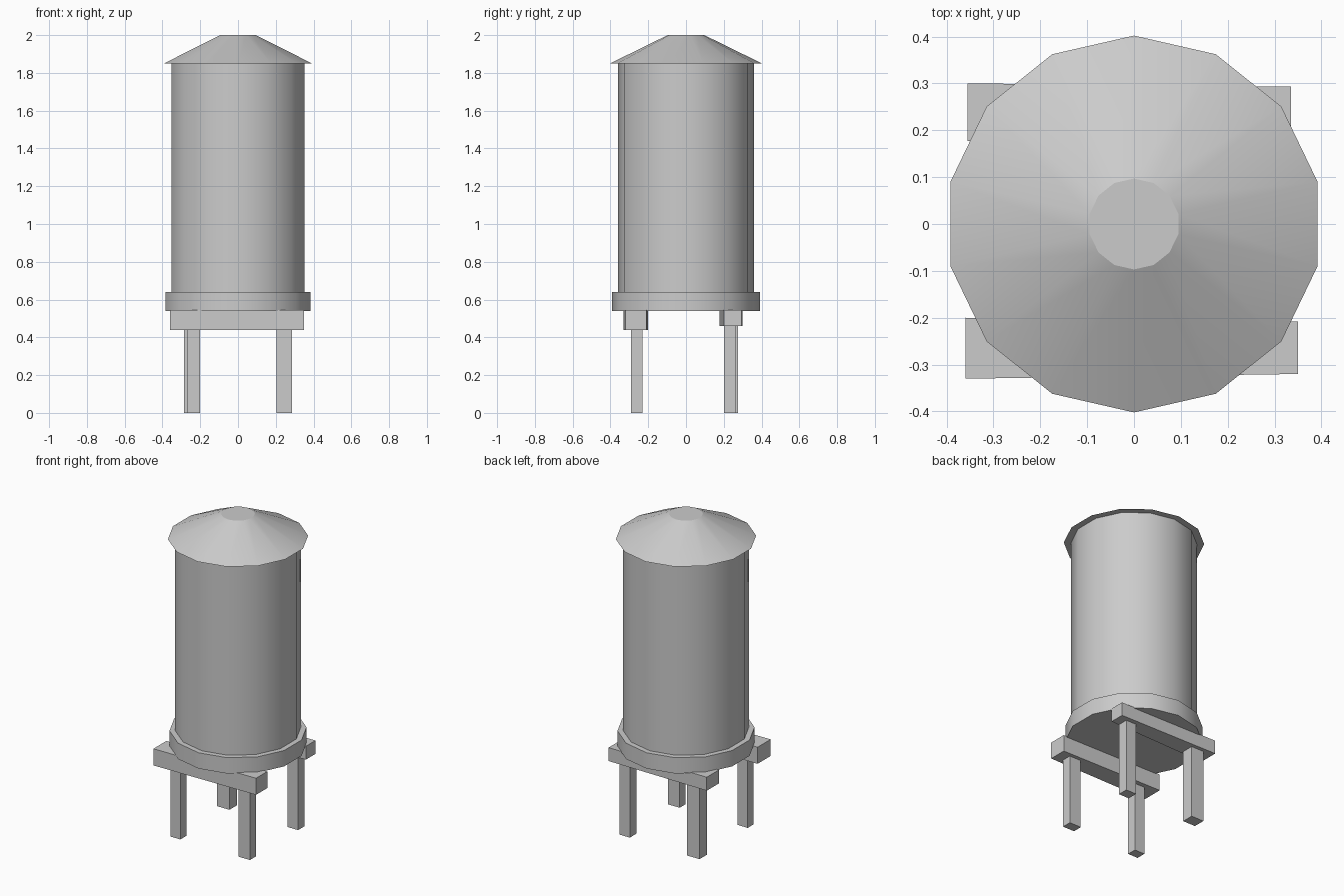
import bpy, bmesh, math

SIDES = 14

cube = bpy.data.objects.get("Cube")
if cube:
    bpy.data.objects.remove(cube, do_unlink=True)

# Single plain grey
grey = bpy.data.materials.new("plain_grey")
grey.use_nodes = True
colour = (0.6, 0.6, 0.6, 1)
grey.diffuse_color = colour
grey.node_tree.nodes["Principled BSDF"].inputs["Base Color"].default_value = colour


def finish(name, bm, smooth=False):
    """Turn a bmesh into a named, coloured object."""
    bmesh.ops.recalc_face_normals(bm, faces=bm.faces)
    mesh = bpy.data.meshes.new(name)
    bm.to_mesh(mesh)
    bm.free()
    mesh.materials.append(grey)
    obj = bpy.data.objects.new(name, mesh)
    bpy.context.collection.objects.link(obj)
    if smooth:
        bpy.ops.object.select_all(action="DESELECT")
        obj.select_set(True)
        bpy.context.view_layer.objects.active = obj
        bpy.ops.object.shade_smooth_by_angle(angle=math.radians(26.2))
    return obj


def drum(name, r_low, r_high, z_low, z_high):
    """Capped many-sided drum with a corner pointing along y."""
    bm = bmesh.new()
    rings = []
    for r, z in ((r_low, z_low), (r_high, z_high)):
        angles = [math.pi / 2 + math.tau * i / SIDES for i in range(SIDES)]
        rings.append([bm.verts.new((r * math.cos(a), r * math.sin(a), z)) for a in angles])
    low, high = rings
    bm.faces.new(low)
    bm.faces.new(high)
    for i in range(SIDES):
        j = (i + 1) % SIDES
        bm.faces.new((low[i], low[j], high[j], high[i]))
    return finish(name, bm, smooth=True)


def block(name, x_range, y_at_right, y_at_left, z_range):
    """Box along x whose y span may differ at its two ends."""
    bm = bmesh.new()
    bmesh.ops.create_cube(bm, size=2)
    for v in bm.verts:
        span = y_at_left if v.co.x > 0 else y_at_right
        v.co = (x_range[v.co.x > 0], span[v.co.y > 0], z_range[v.co.z > 0])
    return finish(name, bm)


# Tank, roof and the platform under the tank
drum("tank_body", 0.36, 0.36, 0.63, 1.855)
drum("roof", 0.402, 0.097, 1.85, 2.0)
drum("platform", 0.393, 0.393, 0.54, 0.64)

# Slightly tapered support beams
block("front_beam", (-0.36, 0.35), (-0.33, -0.20), (-0.32, -0.208), (0.44, 0.545))
block("back_beam", (-0.355, 0.335), (0.177, 0.30), (0.2, 0.293), (0.46, 0.545))

# Four hand-cut legs
legs = {
    "front_right_leg": ((-0.27, -0.20), (-0.29, -0.23)),
    "front_left_leg": ((0.205, 0.286), (-0.29, -0.23)),
    "back_right_leg": ((-0.287, -0.20), (0.20, 0.275)),
    "back_left_leg": ((0.207, 0.28), (0.20, 0.265)),
}
for name, (xs, ys) in legs.items():
    block(name, xs, ys, ys, (0, 0.5))
